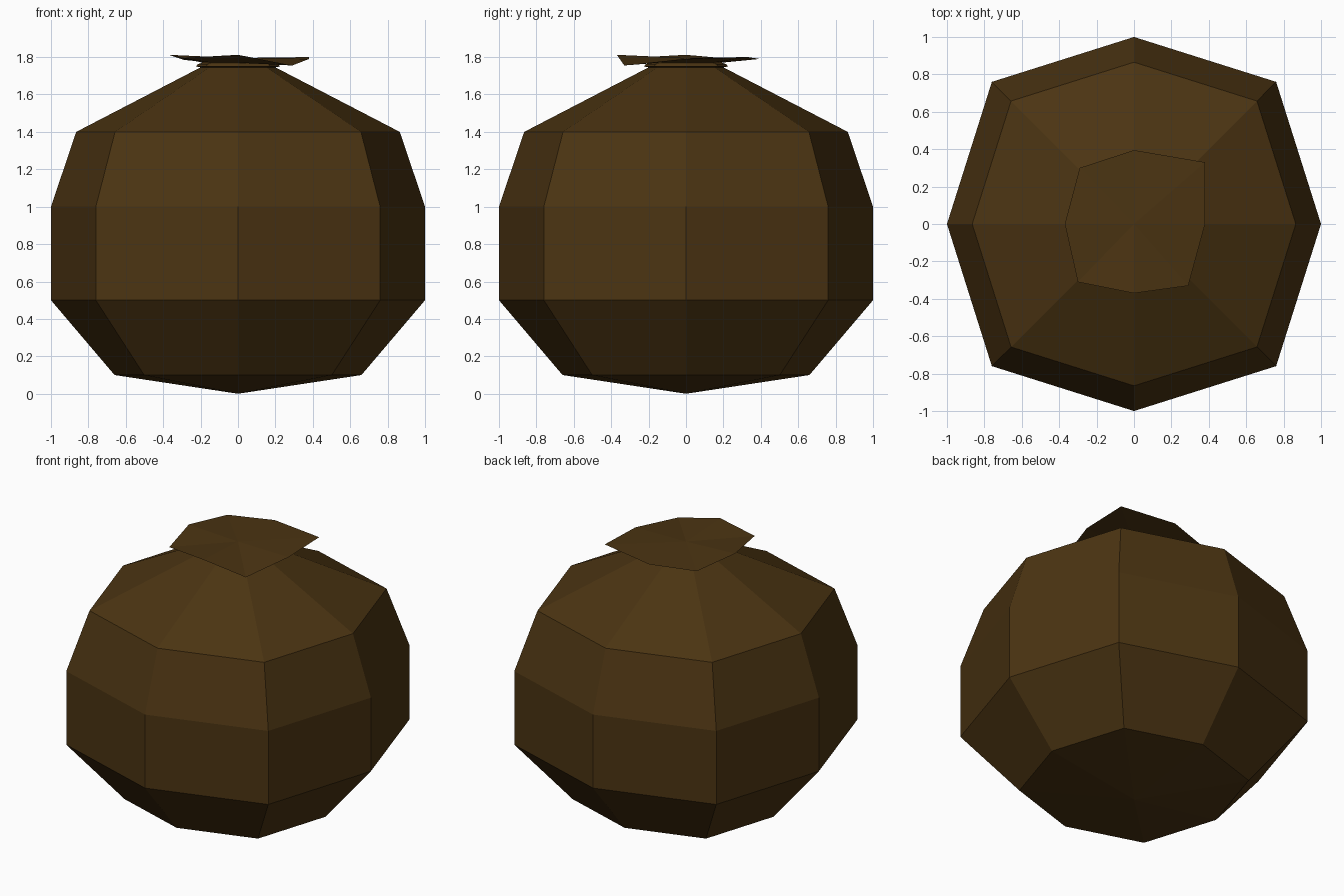
import bpy, bmesh

if "Cube" in bpy.data.objects:
    bpy.data.objects.remove(bpy.data.objects["Cube"])

# Single dark brown cloth colour
cloth = bpy.data.materials.new("dark brown cloth")
cloth.diffuse_color = (0.07, 0.034, 0.006, 1)
cloth.use_nodes = True
cloth.node_tree.nodes["Principled BSDF"].inputs["Base Color"].default_value = cloth.diffuse_color

# Eight-sided sack section: four axis points, four slightly bulging diagonals
D = 0.76
SECTION = [(1, 0), (D, D), (0, 1), (-D, D), (-1, 0), (-D, -D), (0, -1), (D, -D)]


def ring(r, z):
    return [(x * r, y * r, z) for x, y in SECTION]


def skin(name, rings, bottom=None, top=None):
    """Join rings of eight points, closing each end with a fan to a point."""
    bm = bmesh.new()
    loops = [[bm.verts.new(p) for p in pts] for pts in rings]
    for a, b in zip(loops, loops[1:]):
        for i in range(8):
            j = (i + 1) % 8
            bm.faces.new((a[i], a[j], b[j], b[i]))
    for tip, loop in ((bottom, loops[0]), (top, loops[-1])):
        if tip:
            v = bm.verts.new(tip)
            for i in range(8):
                bm.faces.new((v, loop[i], loop[(i + 1) % 8]))
    bmesh.ops.recalc_face_normals(bm, faces=bm.faces)
    me = bpy.data.meshes.new(name)
    bm.to_mesh(me)
    bm.free()
    me.materials.append(cloth)
    ob = bpy.data.objects.new(name, me)
    bpy.context.collection.objects.link(ob)


# Sack body with tied neck and uneven gathered mouth flaring above it
body = [ring(r, z) for r, z in ((0.66, 0.10), (1, 0.5), (1, 1.0), (0.865, 1.4), (0.2, 1.745))]
neck = [ring(0.225, 1.75), ring(0.215, 1.762), ring(0.19, 1.77)]
mouth = [(0.38, 0, 1.79), (0.38, 0.33, 1.80), (0, 0.395, 1.79), (-0.29, 0.30, 1.785),
         (-0.37, 0, 1.812), (-0.30, -0.31, 1.795), (0, -0.37, 1.812), (0.29, -0.33, 1.755)]
skin("sack", body + neck + [mouth], bottom=(0, 0, 0), top=(0, 0, 1.795))
